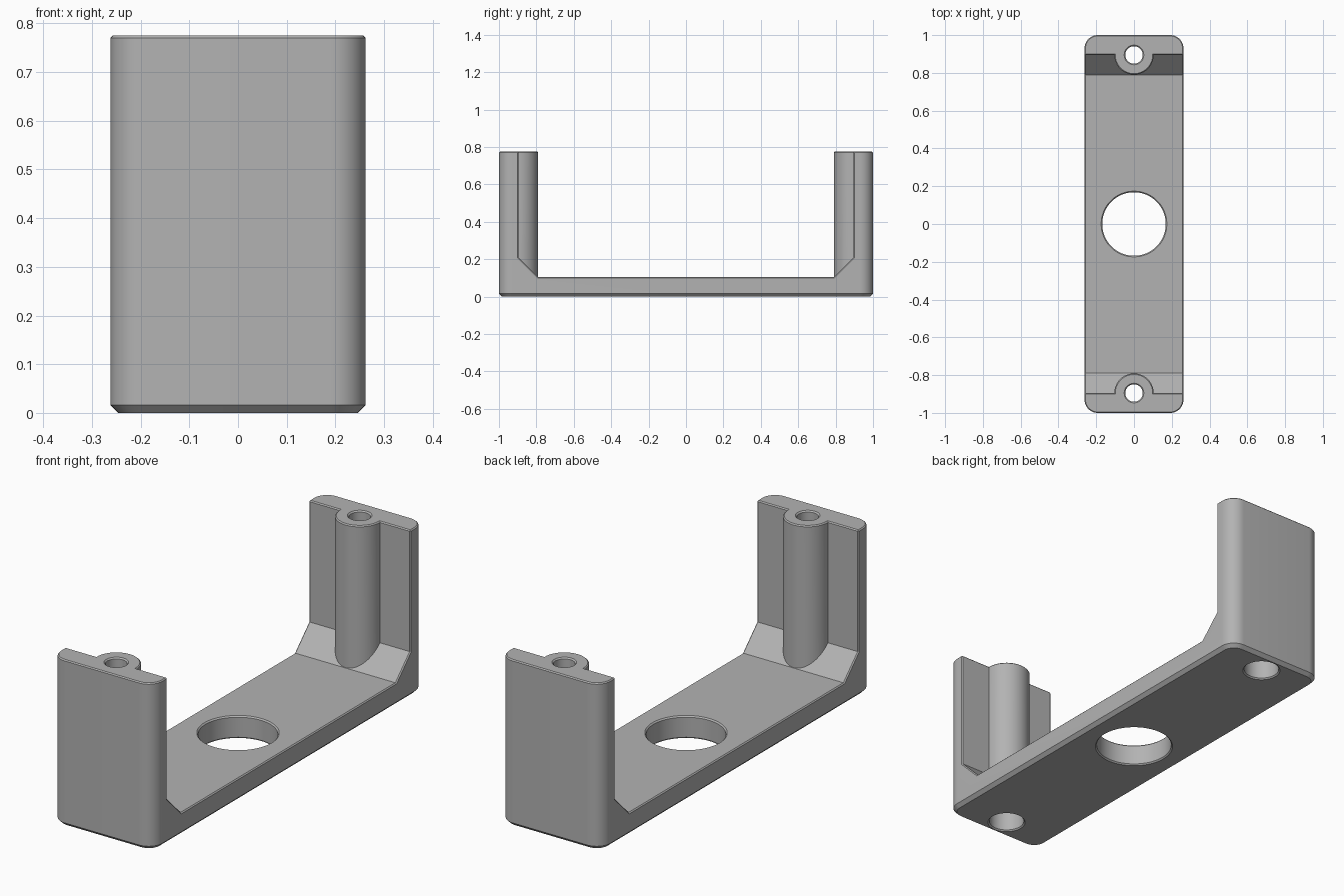
import bpy, bmesh
from math import cos, sin, pi, radians
from mathutils import Vector

if "Cube" in bpy.data.objects:
    bpy.data.objects.remove(bpy.data.objects["Cube"], do_unlink=True)

HALF_W, HEIGHT, FLOOR = 0.262, 0.775, 0.105
WALL_Y, BOSS_R, EDGE = 0.895, 0.104, 0.005

grey = bpy.data.materials.new("plain grey")
grey.use_nodes = True
colour = (0.45, 0.45, 0.45, 1)
grey.diffuse_color = colour
grey.node_tree.nodes["Principled BSDF"].inputs["Base Color"].default_value = colour


def make_object(name, bm):
    bmesh.ops.recalc_face_normals(bm, faces=bm.faces)
    mesh = bpy.data.meshes.new(name)
    bm.to_mesh(mesh)
    bm.free()
    mesh.materials.append(grey)
    obj = bpy.data.objects.new(name, mesh)
    bpy.context.collection.objects.link(obj)
    return obj


def prism(points, direction):
    bm = bmesh.new()
    face = bm.faces.new([bm.verts.new(p) for p in points])
    out = bmesh.ops.extrude_face_region(bm, geom=[face], use_keep_orig=True)
    verts = [v for v in out["geom"] if isinstance(v, bmesh.types.BMVert)]
    bmesh.ops.translate(bm, verts=verts, vec=direction)
    bmesh.ops.recalc_face_normals(bm, faces=bm.faces)
    return bm


def bevel(bm, rule, width, segments=1):
    edges = [e for e in bm.edges if rule(e)]
    bmesh.ops.bevel(bm, geom=edges, offset=width, offset_type='OFFSET',
                    segments=segments, profile=0.5, affect='EDGES')
    bm.normal_update()


def at_height(edge, z):
    return all(abs(v.co.z - z) < 1e-4 for v in edge.verts)


def sharp_convex(edge):
    return edge.is_convex and edge.calc_face_angle(0) > radians(60)


def lathe(name, profile, y, steps=64):
    bm = bmesh.new()
    rings = [[bm.verts.new((r * cos(2 * pi * i / steps), y + r * sin(2 * pi * i / steps), z))
              for i in range(steps)] for r, z in profile]
    for a, b in zip(rings, rings[1:]):
        for i in range(steps):
            j = (i + 1) % steps
            bm.faces.new((a[i], a[j], b[j], b[i]))
    bm.faces.new(rings[0])
    bm.faces.new(rings[-1])
    obj = make_object(name, bm)
    obj.hide_render = True
    return obj


def combine(target, other, operation):
    mod = target.modifiers.new(operation, 'BOOLEAN')
    mod.operation, mod.object, mod.solver = operation, other, 'EXACT'
    bpy.context.view_layer.objects.active = target
    bpy.ops.object.modifier_apply(modifier=mod.name)
    bpy.data.objects.remove(other, do_unlink=True)


# U-shaped body with sloped inner corners
half = [(1, 0), (1, HEIGHT), (WALL_Y, HEIGHT), (WALL_Y, FLOOR * 2), (0.79, FLOOR)]
outline = half + [(-y, z) for y, z in reversed(half)]
bm = prism([(-HALF_W, y, z) for y, z in outline], Vector((2 * HALF_W, 0, 0)))
bevel(bm, lambda e: all(abs(v.co.y) > 0.99 for v in e.verts)
      and abs(e.verts[0].co.z - e.verts[1].co.z) > 0.5, 0.07, 10)
bevel(bm, lambda e: at_height(e, 0) and e.calc_face_angle(0) > 1, 0.016)
bevel(bm, lambda e: sharp_convex(e) and max(v.co.z for v in e.verts) > 0.05, EDGE)
bracket = make_object("bracket", bm)

# Screw bosses standing against the end walls
for side in (-1, 1):
    arc = [(BOSS_R * cos(pi * i / 32), side * (WALL_Y - BOSS_R * sin(pi * i / 32)), 0.05)
           for i in range(33)]
    back = side * (WALL_Y + 0.03)
    bm = prism(arc + [(-BOSS_R, back, 0.05), (BOSS_R, back, 0.05)],
               Vector((0, 0, HEIGHT - 0.05)))
    bevel(bm, lambda e: at_height(e, HEIGHT), EDGE)
    combine(bracket, make_object("screw_boss", bm), 'UNION')

# Stepped screw holes, with eased rims
for side in (-1, 1):
    profile = [(0.094, -0.01), (0.078, 0.006), (0.078, 0.4), (0.046, 0.4),
               (0.046, HEIGHT - 0.006), (0.062, HEIGHT + 0.01)]
    combine(bracket, lathe("screw_hole_cutter", profile, side * WALL_Y), 'DIFFERENCE')

# Large centre hole
profile = [(0.184, -0.01), (0.168, 0.006), (0.168, FLOOR - 0.006), (0.184, FLOOR + 0.01)]
combine(bracket, lathe("centre_hole_cutter", profile, 0, 96), 'DIFFERENCE')

bpy.ops.object.select_all(action='DESELECT')
bracket.select_set(True)
bpy.context.view_layer.objects.active = bracket
bpy.ops.object.shade_smooth_by_angle(angle=radians(30))
